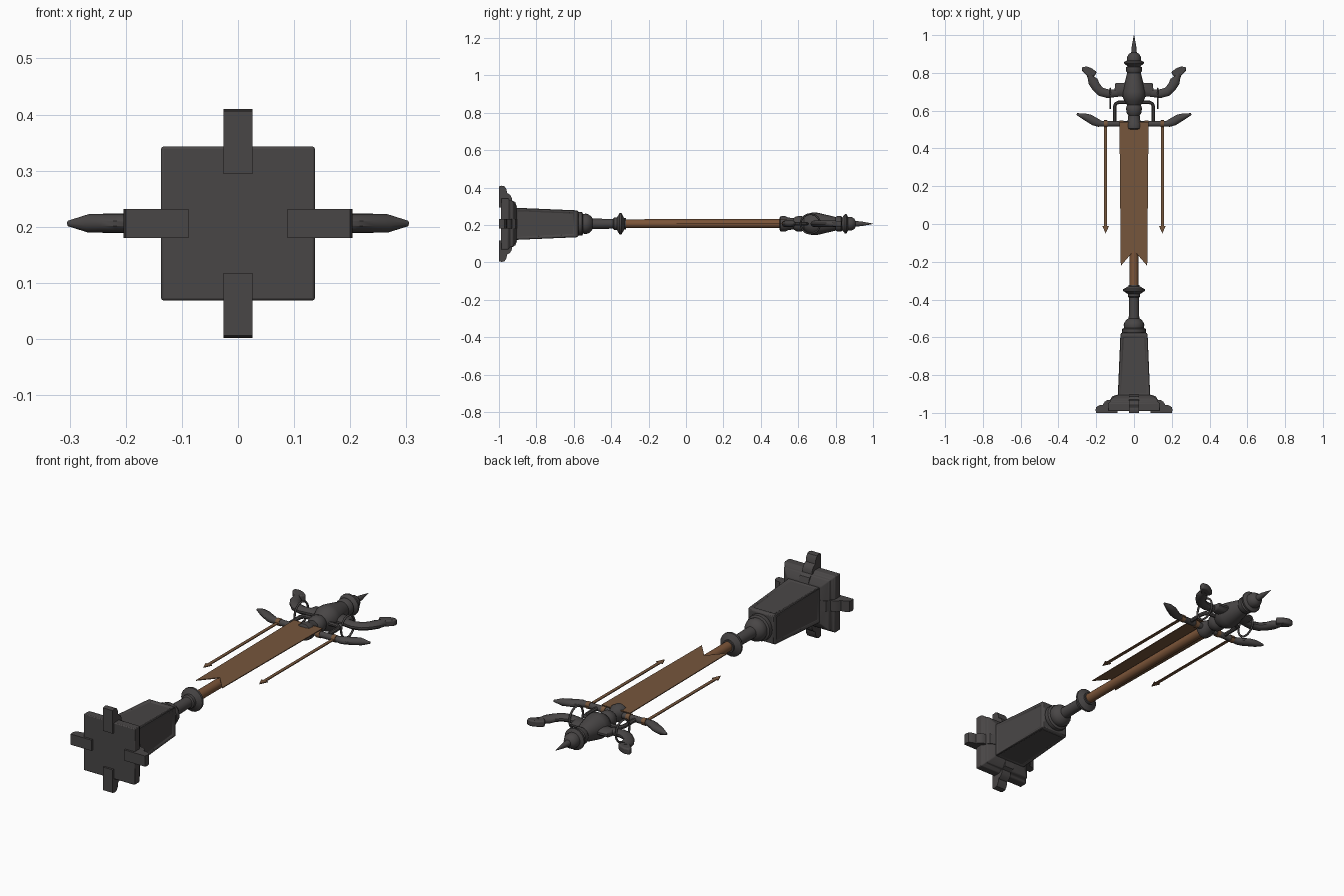
import bpy, bmesh, math
from mathutils import Vector

cube = bpy.data.objects.get("Cube")
if cube:
    bpy.data.objects.remove(cube, do_unlink=True)

AXIS = 0.206  # height of the post's long axis


def material(name, color):
    m = bpy.data.materials.new(name)
    m.use_nodes = True
    m.diffuse_color = (*color, 1)
    m.node_tree.nodes["Principled BSDF"].inputs["Base Color"].default_value = (*color, 1)
    return m


IRON = material("dark_iron", (0.066, 0.061, 0.061))
WOOD = material("pole_wood", (0.2, 0.09, 0.04))
CLOTH = material("banner_cloth", (0.18, 0.092, 0.045))


def finish(name, bm, mat, smooth=35):
    bmesh.ops.recalc_face_normals(bm, faces=bm.faces)
    me = bpy.data.meshes.new(name)
    bm.to_mesh(me)
    bm.free()
    me.materials.append(mat)
    if smooth:
        me.polygons.foreach_set("use_smooth", [True] * len(me.polygons))
        me.set_sharp_from_angle(angle=math.radians(smooth))
    ob = bpy.data.objects.new(name, me)
    bpy.context.collection.objects.link(ob)
    return ob


def skin(bm, rings):
    """Join rings of vertices into a capped tube."""
    n = len(rings[0])
    for a, b in zip(rings, rings[1:]):
        for i in range(n):
            j = (i + 1) % n
            bm.faces.new((a[i], a[j], b[j], b[i]))
    bm.faces.new(rings[0])
    bm.faces.new(rings[-1])


def lathe(profile, sides=20):
    """Turn (y, radius) pairs around the long axis; four sides give a square."""
    bm = bmesh.new()
    grow, turn = (math.sqrt(2), math.pi / 4) if sides == 4 else (1, 0)
    rings = []
    for y, r in profile:
        angles = [turn + math.tau * i / sides for i in range(sides)]
        rings.append([bm.verts.new((r * grow * math.cos(a), y, AXIS + r * grow * math.sin(a)))
                      for a in angles])
    skin(bm, rings)
    return bm


def sweep(path, depth, side, sides=12):
    """Tube along (x, y, half width) points, with its own depth in z."""
    bm = bmesh.new()
    pts = [Vector((x * side, y)) for x, y, w in path]
    rings = []
    for i, p in enumerate(pts):
        d = (pts[min(i + 1, len(pts) - 1)] - pts[max(i - 1, 0)]).normalized()
        w = path[i][2]
        ring = []
        for k in range(sides):
            a = math.tau * (k + 0.5) / sides
            c = w * math.cos(a)
            ring.append(bm.verts.new((p.x - d.y * c, p.y + d.x * c,
                                      AXIS + min(depth, w) * math.sin(a))))
        rings.append(ring)
    skin(bm, rings)
    return bm


def plate(points, z, thick):
    """Flat outline in x and y, extruded upwards."""
    bm = bmesh.new()
    face = bm.faces.new([bm.verts.new((x, y, z)) for x, y in points])
    new = bmesh.ops.extrude_face_region(bm, geom=[face])["geom"]
    bmesh.ops.translate(bm, vec=(0, 0, thick),
                        verts=[v for v in new if isinstance(v, bmesh.types.BMVert)])
    return bm


def bevel(ob, width, segments=2):
    mod = ob.modifiers.new("bevel", "BEVEL")
    mod.width, mod.segments, mod.limit_method = width, segments, "ANGLE"


# Square base and tapering pedestal with recessed panels
base = lathe([(-0.99, 0.137), (-0.95, 0.137), (-0.94, 0.125), (-0.925, 0.122), (-0.905, 0.09)], 4)
bevel(finish("base_plate", base, IRON), 0.004)

bm = lathe([(-0.915, 0.086), (-0.585, 0.072), (-0.575, 0.066)], 4)
panels = [f for f in bm.faces if f.calc_center_median().y < -0.7 and abs(f.normal.y) < 0.5]
bm.normal_update()
bmesh.ops.recalc_face_normals(bm, faces=bm.faces)
panels = [f for f in bm.faces if f.calc_area() > 0.04]
bmesh.ops.inset_individual(bm, faces=panels, thickness=0.018)
bmesh.ops.inset_individual(bm, faces=panels, thickness=0.004, depth=-0.005)
bevel(finish("pedestal", bm, IRON, 20), 0.003, 1)

# Four scrolled feet, one on each side of the base
foot = [(0.088, -1), (0.2, -1), (0.204, -0.985), (0.2, -0.97), (0.185, -0.96), (0.165, -0.957),
        (0.155, -0.94), (0.14, -0.932), (0.125, -0.93), (0.115, -0.912), (0.088, -0.903)]
for i, label in enumerate(["left", "top", "right", "bottom"]):
    ob = finish(label + "_foot", plate(foot, -0.026, 0.052), IRON, 40)
    ob.location.z = AXIS
    ob.rotation_euler.y = i * math.pi / 2

# Turned collar, neck and socket
finish("neck", lathe([(-0.58, 0.06), (-0.57, 0.064), (-0.555, 0.062), (-0.55, 0.052), (-0.535, 0.055),
                      (-0.52, 0.05), (-0.505, 0.038), (-0.5, 0.028), (-0.39, 0.026), (-0.385, 0.033),
                      (-0.37, 0.033), (-0.355, 0.057), (-0.345, 0.057), (-0.33, 0.03),
                      (-0.322, 0.03)]), IRON)
finish("pole", lathe([(-0.33, 0.023), (0.52, 0.023)]), WOOD)

# Turned head with spike
finish("head", lathe([(0.5, 0.03), (0.505, 0.04), (0.53, 0.042), (0.545, 0.034), (0.575, 0.03),
                      (0.59, 0.04), (0.615, 0.042), (0.63, 0.036), (0.65, 0.05), (0.675, 0.061),
                      (0.7, 0.06), (0.76, 0.046), (0.8, 0.036), (0.81, 0.042), (0.83, 0.042),
                      (0.835, 0.034), (0.85, 0.052), (0.858, 0.052), (0.866, 0.036),
                      (0.885, 0.036), (0.9, 0.028), (0.907, 0.015), (0.94, 0.012),
                      (1.0, 0.001)]), IRON)

# Arms, brackets, rings and streamers on both sides
lower = [(0.02, 0.53, 0.015), (0.17, 0.53, 0.015), (0.185, 0.533, 0.02), (0.21, 0.543, 0.023),
         (0.235, 0.558, 0.023), (0.265, 0.57, 0.017), (0.303, 0.582, 0.005)]
upper = [(0.04, 0.71, 0.04), (0.088, 0.71, 0.038), (0.095, 0.693, 0.022), (0.14, 0.69, 0.024),
         (0.175, 0.7, 0.025), (0.2, 0.725, 0.025), (0.217, 0.755, 0.028), (0.228, 0.775, 0.018),
         (0.235, 0.8, 0.02)]
tip = [(0.215, 0.78), (0.245, 0.78), (0.275, 0.81), (0.276, 0.83), (0.25, 0.834),
       (0.225, 0.825), (0.197, 0.805), (0.205, 0.79)]
bracket = [(0.03, 0.645, 0.01), (0.08, 0.645, 0.01), (0.097, 0.637, 0.01), (0.103, 0.62, 0.01),
           (0.103, 0.53, 0.01)]
streamer = [(-0.008, 0.55), (-0.008, -0.01), (-0.018, -0.01), (0, -0.05),
            (0.018, -0.01), (0.008, -0.01), (0.008, 0.55)]
for side, label in ((1, "left_"), (-1, "right_")):
    finish(label + "lower_arm", sweep(lower, 0.017, side), IRON)
    finish(label + "upper_arm", sweep(upper, 0.018, side), IRON)
    finish(label + "bracket", sweep(bracket, 0.01, side, 8), IRON)
    head = finish(label + "arm_tip", plate([(x * side, y) for x, y in tip], AXIS - 0.015, 0.03), IRON)
    bevel(head, 0.006)
    bpy.ops.mesh.primitive_torus_add(major_segments=24, minor_segments=6, major_radius=0.052,
                                     minor_radius=0.005, location=(side * 0.125, 0.665, AXIS),
                                     rotation=(0, math.pi / 2, 0))
    ring = bpy.context.object
    ring.name = label + "ring"
    ring.data.materials.append(IRON)
    bpy.ops.object.shade_smooth()
    finish(label + "streamer",
           plate([(side * 0.15 + x, y) for x, y in streamer], AXIS - 0.002, 0.004), CLOTH, 0)
    cuff = [(0.14, 0.53, 0.0175), (0.16, 0.53, 0.0175)]
    finish(label + "streamer_cuff", sweep(cuff, 0.0175, side), CLOTH)
    loop = [(0.056, 0.53, 0.0185), (0.076, 0.53, 0.0185)]
    finish(label + "banner_loop", sweep(loop, 0.0185, side), CLOTH)

# Swallow-tailed banner lying along the pole
finish("banner", plate([(-0.077, 0.54), (-0.07, -0.222), (0, -0.14), (0.07, -0.222), (0.077, 0.54)],
                       AXIS + 0.022, 0.004), CLOTH, 0)
